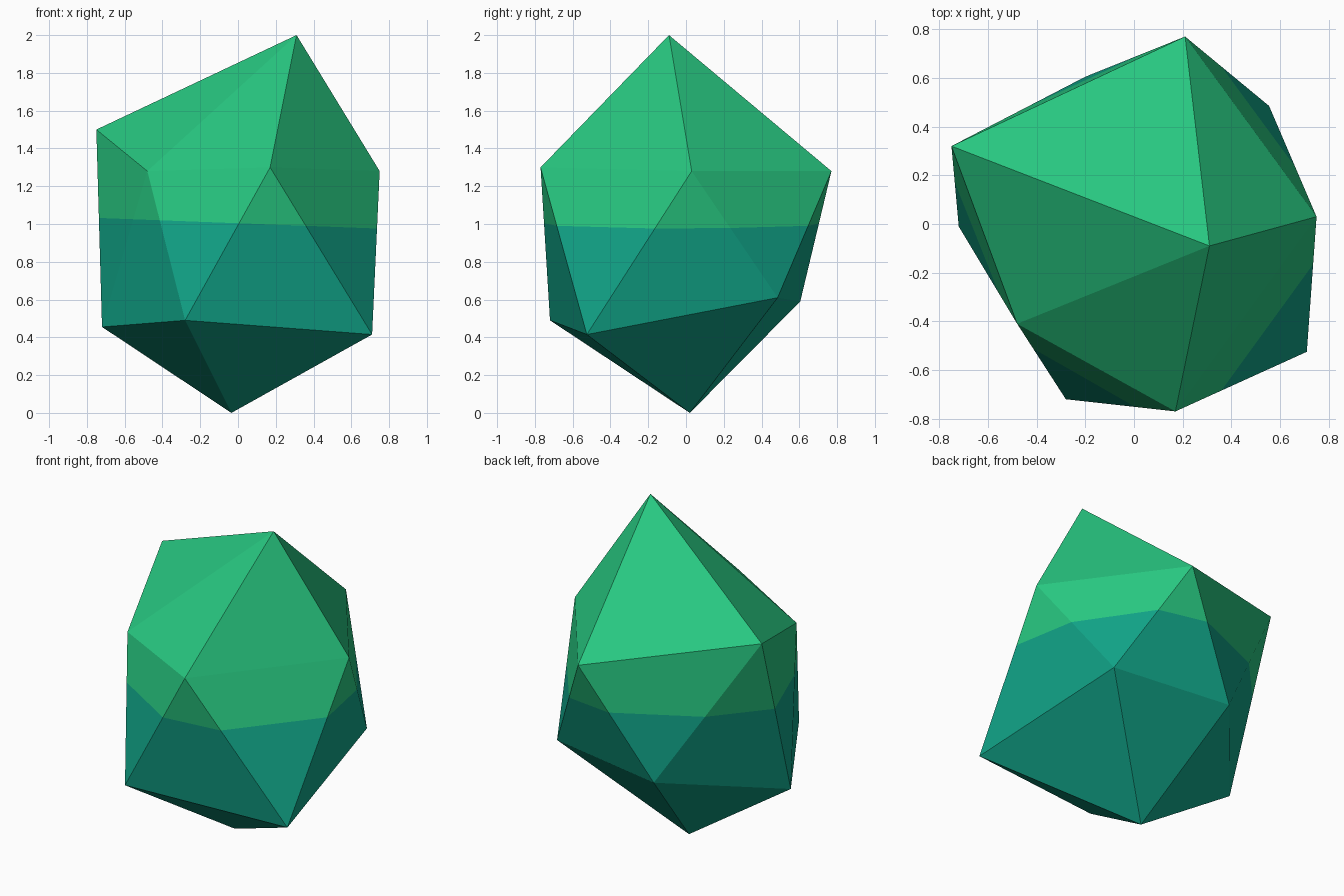
import bpy, bmesh
from mathutils import Vector

if "Cube" in bpy.data.objects:
    bpy.data.objects.remove(bpy.data.objects["Cube"])

def material(name, rgb):
    m = bpy.data.materials.new(name)
    m.diffuse_color = (*rgb, 1.0)
    m.use_nodes = True
    m.node_tree.nodes["Principled BSDF"].inputs["Base Color"].default_value = m.diffuse_color
    return m

# Gem: an irregular icosahedron made of two tips and two rings of five points
top = (0.31, -0.09, 2.0)
upper = [(-0.75, 0.32, 1.50), (-0.48, -0.41, 1.28), (0.17, -0.77, 1.30),
         (0.75, 0.03, 1.28), (0.21, 0.77, 1.28)]
lower = [(-0.72, -0.01, 0.455), (-0.28, -0.72, 0.49), (0.71, -0.525, 0.415),
         (0.555, 0.485, 0.61), (-0.20, 0.605, 0.59)]
bottom = (-0.035, 0.02, 0.0)

bm = bmesh.new()
t, b = bm.verts.new(top), bm.verts.new(bottom)
up = [bm.verts.new(p) for p in upper]
lo = [bm.verts.new(p) for p in lower]
for i in range(5):
    j = (i + 1) % 5
    bm.faces.new((t, up[i], up[j]))        # crown
    bm.faces.new((up[i], lo[i], up[j]))    # waist, pointing down
    bm.faces.new((up[j], lo[i], lo[j]))    # waist, pointing up
    bm.faces.new((b, lo[j], lo[i]))        # base

# Colour line: a slightly tilted cut around the waist
centre, normal = Vector((0, 0, 1.004)), Vector((0.038, 0, 1)).normalized()
bmesh.ops.bisect_plane(bm, geom=bm.verts[:] + bm.edges[:] + bm.faces[:],
                       plane_co=centre, plane_no=normal, dist=1e-5)
bmesh.ops.recalc_face_normals(bm, faces=bm.faces[:])
for f in bm.faces:
    above = (f.calc_center_median() - centre).dot(normal) > 0
    f.material_index = 0 if above else 1
    f.smooth = False

mesh = bpy.data.meshes.new("faceted_gem")
bm.to_mesh(mesh)
bm.free()
mesh.materials.append(material("leaf green", (0.021, 0.578, 0.220)))
mesh.materials.append(material("deep teal", (0.0056, 0.366, 0.242)))
bpy.context.collection.objects.link(bpy.data.objects.new("faceted_gem", mesh))
